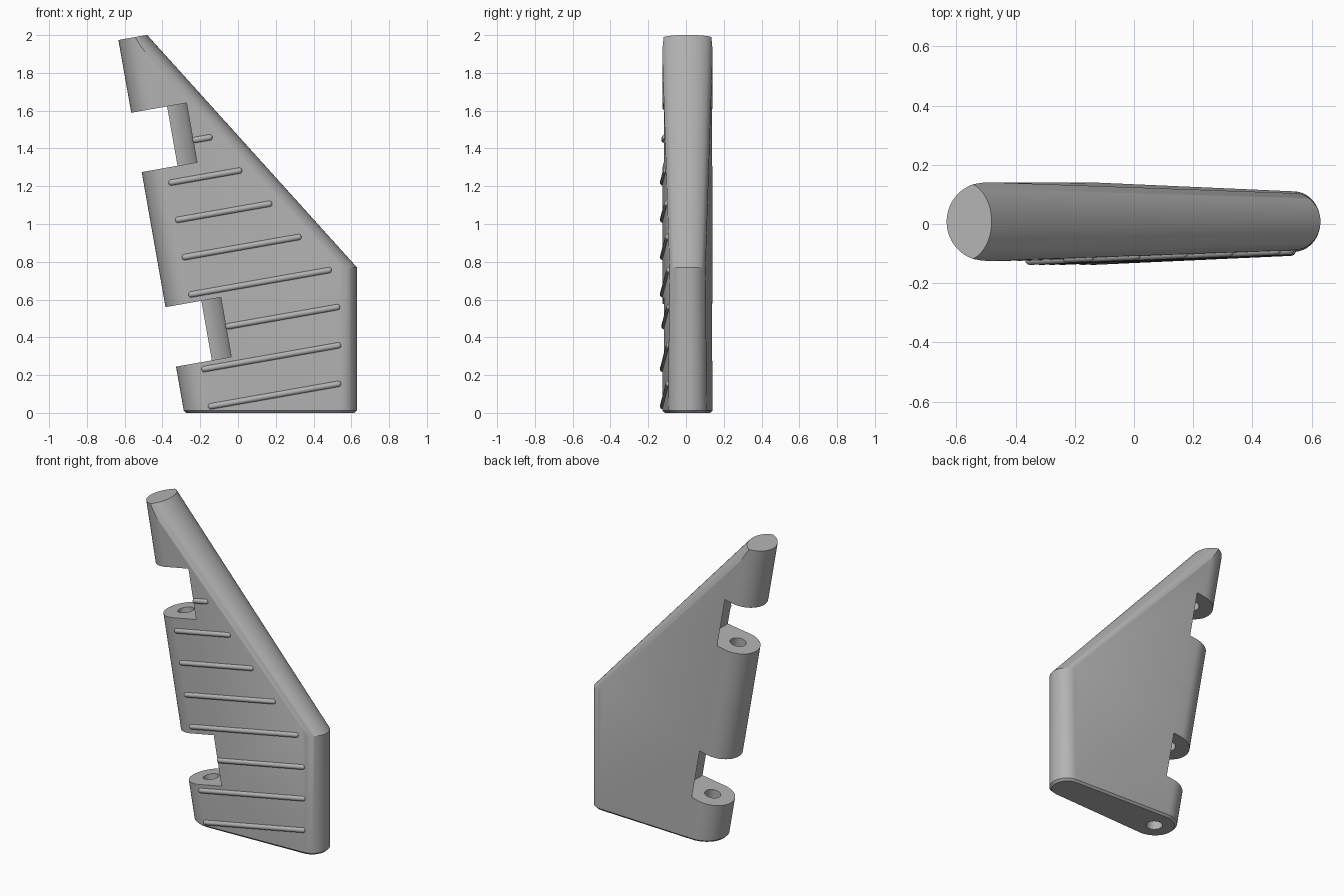
import bpy, bmesh, math
from mathutils import Vector

if "Cube" in bpy.data.objects:
    bpy.data.objects.remove(bpy.data.objects["Cube"])

grey = bpy.data.materials.new("mid_grey")
grey.use_nodes = True
colour = (0.45, 0.45, 0.45, 1)
grey.diffuse_color = colour
grey.node_tree.nodes["Principled BSDF"].inputs["Base Color"].default_value = colour

# Hinge frame: u runs away from the hinge, w runs up along it
TILT = math.radians(10)
ORIGIN = Vector((-0.15, 0.008, 0))
U = Vector((math.cos(TILT), 0, math.sin(TILT)))
W = Vector((-math.sin(TILT), 0, math.cos(TILT)))
HINGE_R, TAPER, TOP = 0.133, 0.045, 2.028


def hinge_point(u, y, w):
    return ORIGIN + U * u + W * w + Vector((0, y, 0))


def half_thickness(u):
    return HINGE_R - TAPER * u


def new_object(name, bm):
    bmesh.ops.recalc_face_normals(bm, faces=bm.faces)
    mesh = bpy.data.meshes.new(name)
    bm.to_mesh(mesh)
    bm.free()
    mesh.materials.append(grey)
    obj = bpy.data.objects.new(name, mesh)
    bpy.context.collection.objects.link(obj)
    return obj


def hull(name, points):
    bm = bmesh.new()
    verts = [bm.verts.new(p) for p in points]
    result = bmesh.ops.convex_hull(bm, input=verts)
    loose = {g for g in result["geom_interior"] + result["geom_unused"]
             if isinstance(g, bmesh.types.BMVert)}
    bmesh.ops.delete(bm, geom=list(loose), context="VERTS")
    bmesh.ops.dissolve_limit(bm, angle_limit=0.002, verts=bm.verts, edges=bm.edges)
    return new_object(name, bm)


def prism(name, outline, low, high):
    bm = bmesh.new()
    rings = [[bm.verts.new(hinge_point(u, y, w)) for u, y in outline] for w in (low, high)]
    n = len(outline)
    for ring in rings:
        bm.faces.new(ring)
    for i in range(n):
        j = (i + 1) % n
        bm.faces.new((rings[0][i], rings[0][j], rings[1][j], rings[1][i]))
    return new_object(name, bm)


def boolean(obj, other, operation):
    mod = obj.modifiers.new("cut", "BOOLEAN")
    mod.object, mod.operation, mod.solver = other, operation, "EXACT"
    bpy.context.view_layer.objects.active = obj
    bpy.ops.object.modifier_apply(modifier=mod.name)
    bpy.data.objects.remove(other)


def smooth(obj, degrees):
    bpy.ops.object.select_all(action="DESELECT")
    obj.select_set(True)
    bpy.context.view_layer.objects.active = obj
    bpy.ops.object.shade_smooth_by_angle(angle=math.radians(degrees))


def arc(start, end, steps):
    return [math.radians(start + (end - start) * i / steps) for i in range(steps + 1)]


# Fin: tapered slab with a round hinge edge
slab = [(HINGE_R * math.cos(a), HINGE_R * math.sin(a)) for a in arc(90, 270, 32)]
slab += [(1.5, -half_thickness(1.5)), (1.5, half_thickness(1.5))]
fin = prism("fin_body", slab, -0.5, TOP)

# Trim the fin to its upright and slanting rounded edges
CHAMFER = 0.013
edge = [(0.63, CHAMFER, 0.102, 0.09), (0.63, 0.77, 0.0965, 0.09), (-0.751, 2.3, 0.142, 0.112)]
shell = [(-1.2, y, z) for y in (-0.3, 0.3) for z in (CHAMFER, 2.3)]
for x, z, half, depth in edge:
    shell += [(x - depth + depth * math.cos(a), ORIGIN.y + half * math.sin(a), z)
              for a in arc(-90, 90, 28)]
boolean(fin, hull("edge_trim", shell), "INTERSECT")

# Chamfered foot
bm = bmesh.new()
bm.from_mesh(fin.data)
foot = [f for f in bm.faces if abs(f.calc_center_median().z - CHAMFER) < 0.001
        and abs(f.normal.z) > 0.9]
geom = bmesh.ops.extrude_face_region(bm, geom=foot)["geom"]
for v in (g for g in geom if isinstance(g, bmesh.types.BMVert)):
    v.co.x = 0.173 + (v.co.x - 0.173) * 0.972
    v.co.y = ORIGIN.y + (v.co.y - ORIGIN.y) * 0.9
    v.co.z = 0
bmesh.ops.delete(bm, geom=[f for f in foot if f.is_valid], context="FACES")
bmesh.ops.recalc_face_normals(bm, faces=bm.faces)
bm.to_mesh(fin.data)
bm.free()

# Hinge notches, hollowed behind and open to the front
notch = [(-0.4, 0.3), (0.034, 0.3)]
notch += [(0.164 * math.cos(a), 0.14 * math.sin(a)) for a in arc(78, 0, 20)]
notch += [(0.164, -0.3), (-0.4, -0.3)]
for low, high in ((0.272, 0.592), (1.318, 1.637)):
    boolean(fin, prism("notch_cutter", notch, low, high), "DIFFERENCE")

# Hinge pin hole
hole = [(0.048 * math.cos(a), 0.048 * math.sin(a)) for a in arc(0, 360, 32)[:-1]]
boolean(fin, prism("hole_cutter", hole, -0.2, 1.8), "DIFFERENCE")
smooth(fin, 25)


# Ribs across the front face
def ball(centre, radius):
    return [centre + radius * Vector((math.cos(a) * math.cos(b), math.sin(a) * math.cos(b), math.sin(b)))
            for a in arc(0, 360, 16)[:-1] for b in arc(-84, 84, 8)]


rib_ends = [0.697, 0.732, 0.762, 0.752, 0.625, 0.503, 0.377, 0.253]
for i, end in enumerate(rib_ends):
    start = 0.177 if i in (2, 7) else 0.013
    points = []
    for u in (start, end):
        points += ball(hinge_point(u, 0.002 - half_thickness(u), 0.033 + 0.2005 * i), 0.016)
    smooth(hull("rib_%d" % (i + 1), points), 40)
